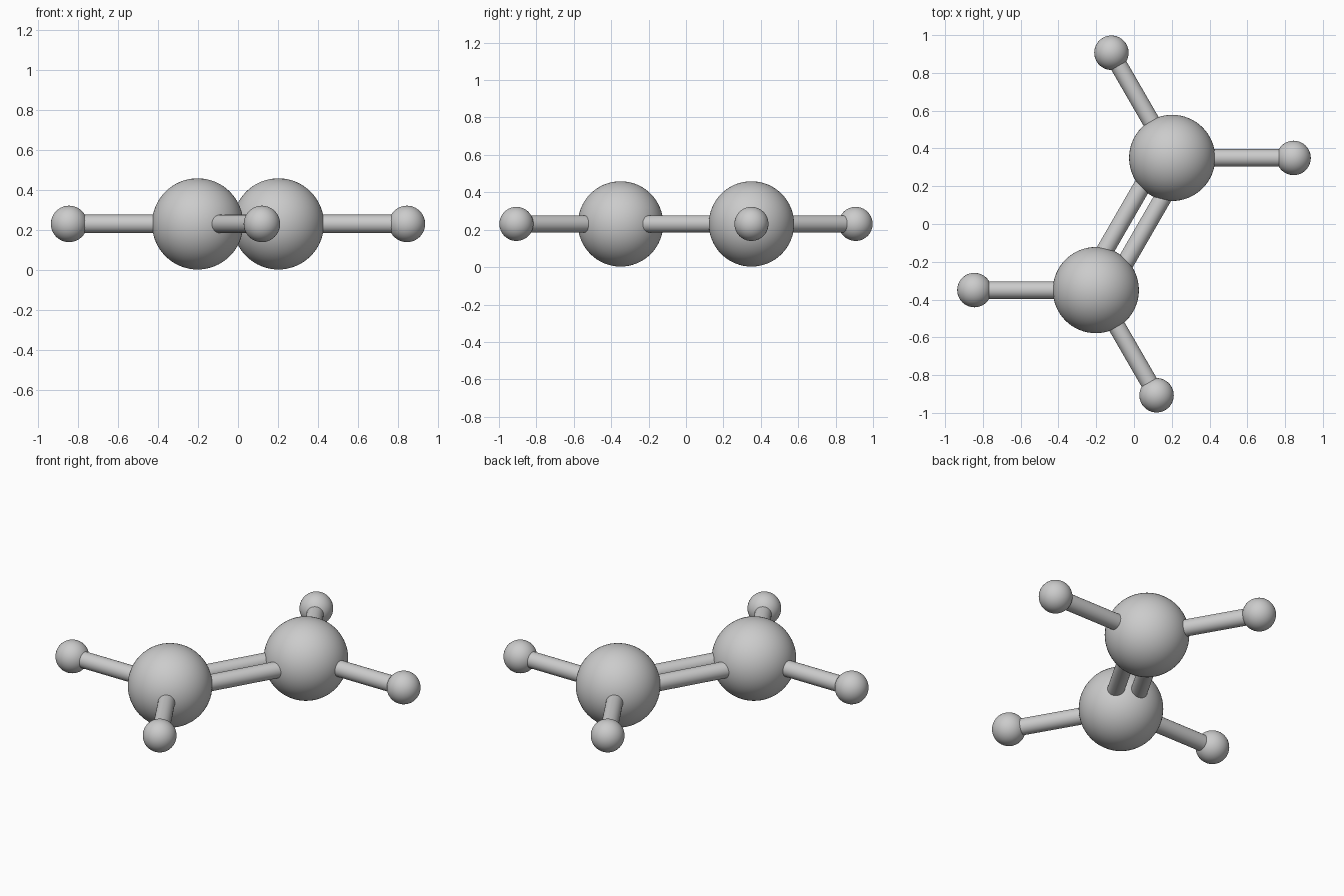
import bpy
from math import radians
from mathutils import Vector, Matrix

if "Cube" in bpy.data.objects:
    bpy.data.objects.remove(bpy.data.objects["Cube"])

R_BIG, R_SMALL, R_BOND = 0.228, 0.091, 0.046
HALF_CORE = 0.404     # centre to large atom
REACH = 0.643         # large atom to small atom
SPLIT = 0.063         # sideways offset of each double-bond rod


def polar(deg, length):
    return Matrix.Rotation(radians(deg), 3, 'Z') @ Vector((length, 0, 0))


def finish(name):
    ob = bpy.context.object
    ob.name = name
    bpy.ops.object.shade_smooth_by_angle(angle=radians(40))
    return ob


def atom(name, pos, radius):
    bpy.ops.mesh.primitive_uv_sphere_add(segments=64, ring_count=32, radius=radius, location=pos)
    return finish(name)


def rod(name, a, b):
    d = b - a
    bpy.ops.mesh.primitive_cylinder_add(vertices=32, radius=R_BOND, depth=d.length,
                                        location=(a + b) / 2,
                                        rotation=d.to_track_quat('Z', 'Y').to_euler())
    return finish(name)


lift = Vector((0, 0, R_BIG + 0.003))

# Two mirrored halves: large atom with two small atoms on single rods
for side, turn in (("back", 0), ("front", 180)):
    core = lift + polar(60 + turn, HALF_CORE)
    atom(f"{side}_large_atom", core, R_BIG)
    for label, deg in (("outer", 0), ("end", 120)):
        tip = core + polar(deg + turn, REACH)
        atom(f"{side}_{label}_small_atom", tip, R_SMALL)
        rod(f"{side}_{label}_bond", core, tip)

# Double bond between the large atoms
for label, s in (("left", 1), ("right", -1)):
    off = lift + polar(150, s * SPLIT)
    rod(f"double_bond_{label}", off + polar(240, HALF_CORE), off + polar(60, HALF_CORE))
